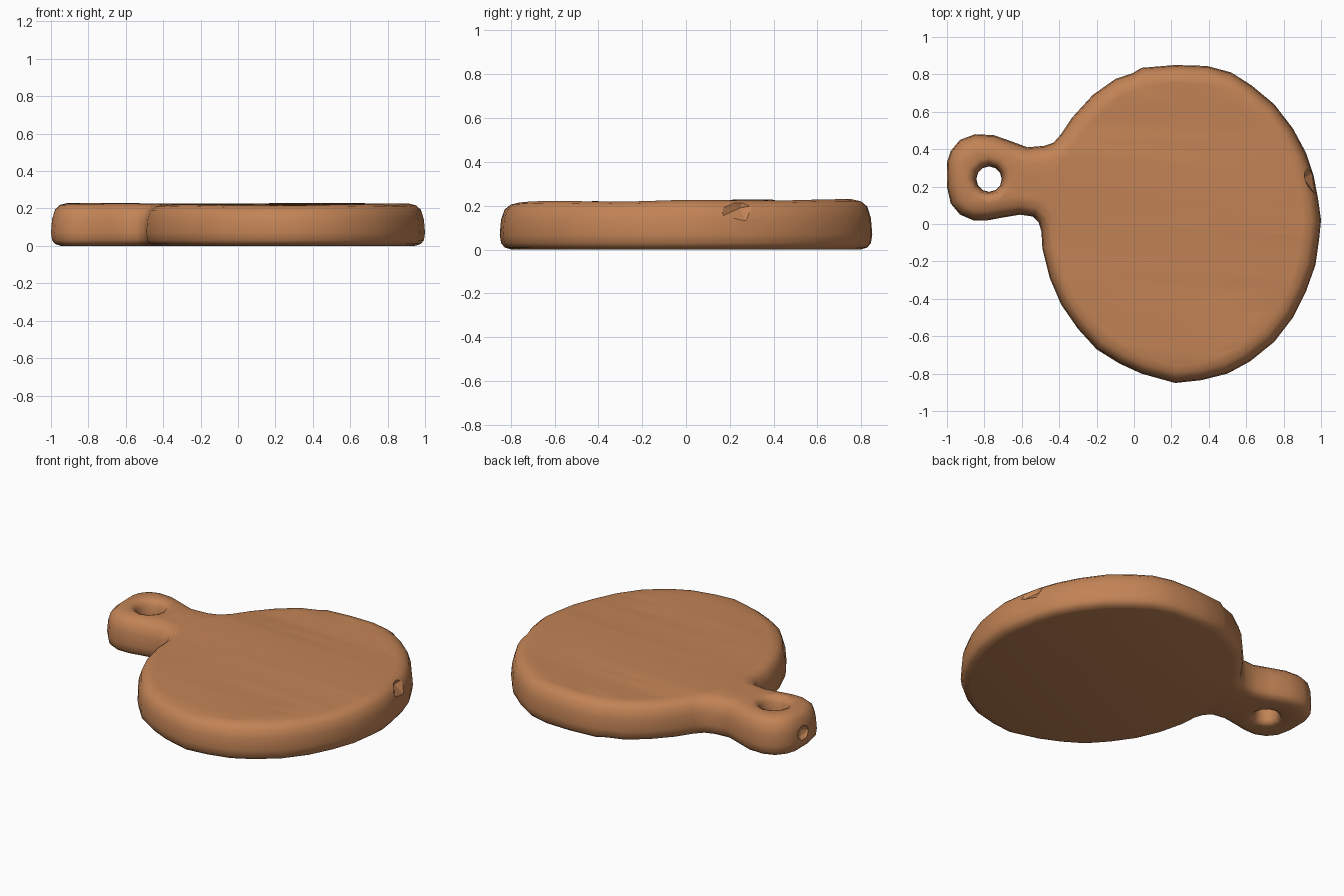
import bpy, bmesh, math
from mathutils import Vector

if "Cube" in bpy.data.objects:
    bpy.data.objects.remove(bpy.data.objects["Cube"])

wood = bpy.data.materials.new("warm wood")
wood.diffuse_color = (0.54, 0.228, 0.092, 1)
wood.use_nodes = True
wood.node_tree.nodes["Principled BSDF"].inputs["Base Color"].default_value = wood.diffuse_color

# Hand-cut outline: round board with an offset handle (counter-clockwise)
OUTLINE = [
    (0.22, -0.85), (0.36, -0.835), (0.50, -0.80), (0.62, -0.735), (0.75, -0.63),
    (0.85, -0.50), (0.92, -0.36), (0.97, -0.22), (0.99, -0.08), (1.0, 0.02),
    (0.985, 0.13), (0.96, 0.26), (0.92, 0.38), (0.85, 0.51), (0.75, 0.64),
    (0.63, 0.74), (0.52, 0.81), (0.39, 0.845), (0.22, 0.85), (0.04, 0.835),
    (-0.01, 0.805), (-0.10, 0.775), (-0.22, 0.69), (-0.33, 0.57), (-0.39, 0.48),
    (-0.43, 0.435), (-0.48, 0.418), (-0.57, 0.41), (-0.65, 0.44), (-0.75, 0.475),
    (-0.85, 0.48), (-0.93, 0.45), (-0.98, 0.39), (-1.0, 0.33), (-1.0, 0.20),
    (-0.98, 0.11), (-0.93, 0.05), (-0.86, 0.02), (-0.78, 0.02), (-0.70, 0.035),
    (-0.61, 0.05), (-0.54, 0.04), (-0.51, 0.01), (-0.495, -0.04), (-0.49, -0.13),
    (-0.45, -0.29), (-0.39, -0.43), (-0.30, -0.56), (-0.20, -0.67), (-0.08, -0.745),
    (0.04, -0.80),
]
# Edge profile: (inset, height)
PROFILE = [(0.055, 0.0), (0.022, 0.01), (0.006, 0.03), (0, 0.07),
           (0.006, 0.14), (0.022, 0.19), (0.05, 0.213), (0.09, 0.222)]


def inset(points, d):
    out = []
    for i, p in enumerate(points):
        a, b, c = Vector(points[i - 1]), Vector(p), Vector(points[(i + 1) % len(points)])
        t = ((b - a).normalized() + (c - b).normalized()).normalized()
        out.append(b + Vector((-t.y, t.x)) * d)
    return out


def hole(d):
    r = 0.068 + 0.55 * d
    return [Vector((-0.775 + r * math.cos(-k * math.tau / 12),
                    0.24 + r * math.sin(-k * math.tau / 12))) for k in range(12)]


def add_wall(bm, loop_at):
    rings = [[bm.verts.new((p.x, p.y, z)) for p in loop_at(d)] for d, z in PROFILE]
    for lo, hi in zip(rings, rings[1:]):
        n = len(lo)
        for i in range(n):
            j = (i + 1) % n
            bm.faces.new((lo[i], lo[j], hi[j], hi[i]))
    return rings[0], rings[-1]


# Board body with hanging hole
bm = bmesh.new()
walls = [add_wall(bm, lambda d: inset(OUTLINE, d)), add_wall(bm, hole)]
for level in (0, 1):
    edges = []
    for w in walls:
        ring = w[level]
        edges += [bm.edges.get((ring[i - 1], ring[i])) for i in range(len(ring))]
    bmesh.ops.triangle_fill(bm, edges=edges, use_beauty=True,
                            normal=(0, 0, 1 if level else -1))

# Slice the top so it can carry soft, uneven planing marks
for k in range(-6, 8):
    top = [f for f in bm.faces if f.calc_center_median().z > 0.2215]
    geom = top + list({e for f in top for e in f.edges}) + list({v for f in top for v in f.verts})
    bmesh.ops.bisect_plane(bm, geom=geom, plane_co=(0, k * 0.11, 0), plane_no=(0.06, 1, 0))
bmesh.ops.triangulate(bm, faces=[f for f in bm.faces if len(f.verts) > 4])
for v in bm.verts:
    x, y, z = v.co
    wave = 0.007 * y + 0.003 * math.sin(9 * y + 1.5 * x) - 0.002 * math.cos(4 * x)
    v.co.z += wave * max(0, (z - 0.1) / 0.12)
bmesh.ops.recalc_face_normals(bm, faces=bm.faces)
mesh = bpy.data.meshes.new("cutting_board")
bm.to_mesh(mesh)
bm.free()
mesh.materials.append(wood)
board = bpy.data.objects.new("cutting_board", mesh)
bpy.context.collection.objects.link(board)
bpy.ops.object.select_all(action='DESELECT')
board.select_set(True)
bpy.context.view_layer.objects.active = board
bpy.ops.object.shade_smooth_by_angle(angle=math.radians(45))


# Chip in the right rim and dent in the handle end
def carve(name, loc, scale, rot, detail):
    bpy.ops.mesh.primitive_ico_sphere_add(subdivisions=detail, radius=1, location=loc,
                                          rotation=rot, scale=scale)
    cutter = bpy.context.object
    cutter.name = name
    cutter.hide_render = True
    cutter.data.materials.append(wood)
    mod = board.modifiers.new(name, 'BOOLEAN')
    mod.operation = 'DIFFERENCE'
    mod.solver = 'EXACT'
    mod.object = cutter
    bpy.context.view_layer.objects.active = board
    bpy.ops.object.modifier_apply(modifier=name)
    bpy.data.objects.remove(cutter)


carve("rim_chip", (0.975, 0.25, 0.215), (0.07, 0.11, 0.09), (0.3, 0.2, 0.25), 1)
carve("handle_dent", (-1.02, 0.27, 0.11), (0.05, 0.06, 0.05), (0, 0, 0), 2)
